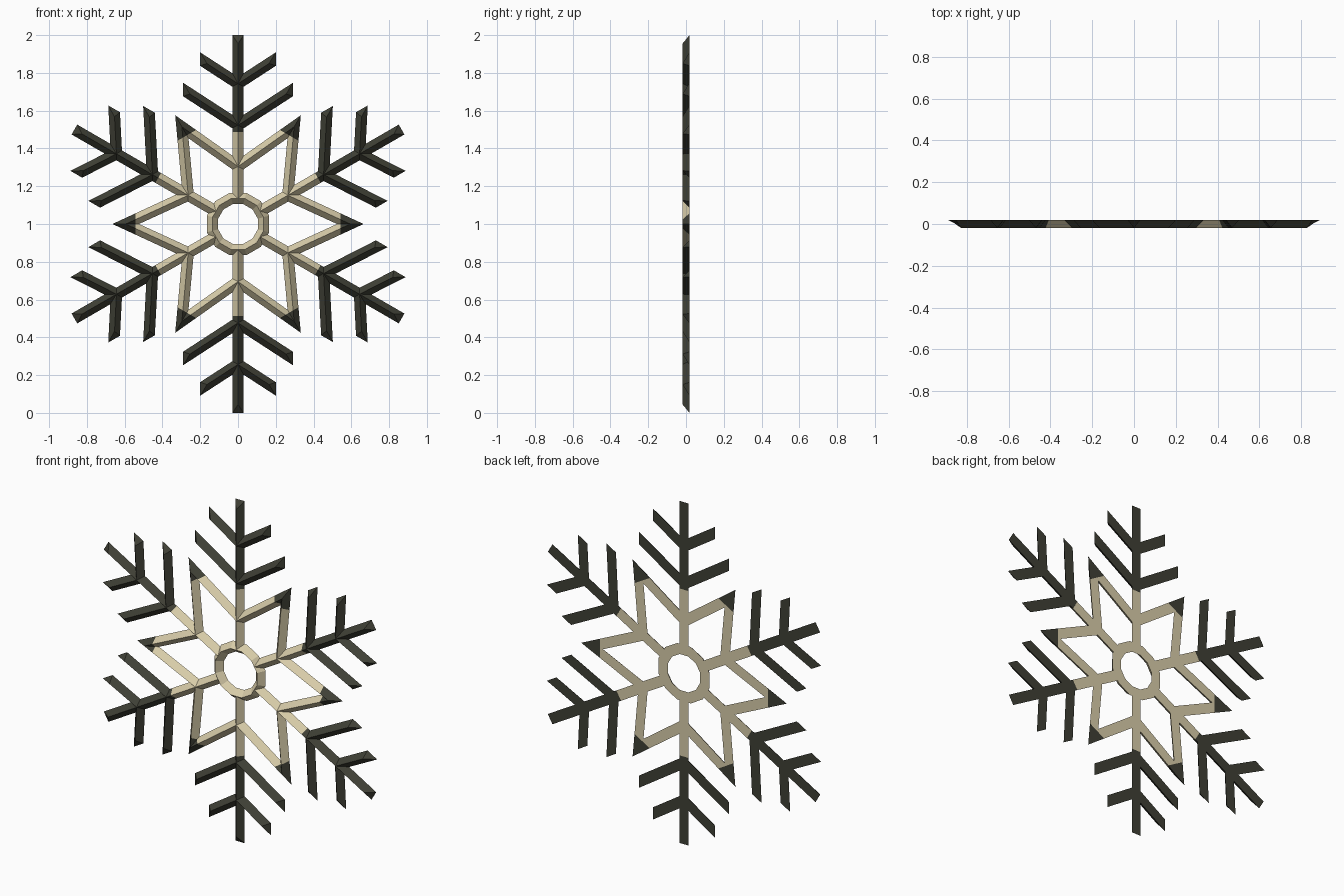
import bpy, bmesh, math
from mathutils import Vector

if "Cube" in bpy.data.objects:
    bpy.data.objects.remove(bpy.data.objects["Cube"])

H = 0.03            # half width of every bar
BACK, FRONT = 0.0185, -0.0185
SLOPE = 0.65        # rise of the side twigs
SPLIT = 0.488       # where arms change colour


def material(name, rgb):
    m = bpy.data.materials.new(name)
    m.diffuse_color = (*rgb, 1)
    m.use_nodes = True
    m.node_tree.nodes["Principled BSDF"].inputs["Base Color"].default_value = m.diffuse_color
    return m


cream = material("cream", (0.69, 0.61, 0.40))
dark = material("dark olive", (0.050, 0.051, 0.036))


def place(u, r, y, turn):
    """Arm space (u sideways, r outward along the arm) to the world."""
    a = math.radians(60 * turn)
    return Vector((u * math.cos(a) + r * math.sin(a), y,
                   1 + r * math.cos(a) - u * math.sin(a)))


def bar(bm, base, ridge, turn):
    """Roof-shaped bar: four base corners on the flat back, two ridge points in front."""
    a, b, c, d = [bm.verts.new(place(u, r, BACK, turn)) for u, r in base]
    s, e = [bm.verts.new(place(u, r, FRONT, turn)) for u, r in ridge]
    for f in ((a, b, c, d), (a, d, e, s), (b, s, e, c), (a, s, b), (d, c, e)):
        bm.faces.new(f)


def band(bm, outer, ridge, inner):
    """Closed ridged loop from three outlines (x, z about the centre)."""
    rows = [[bm.verts.new((x, y, 1 + z)) for x, z in loop]
            for loop, y in ((outer, BACK), (ridge, FRONT), (inner, BACK))]
    n = len(outer)
    for k in range(3):
        p, q = rows[k], rows[(k + 1) % 3]
        for i in range(n):
            j = (i + 1) % n
            bm.faces.new((p[i], p[j], q[j], q[i]))


def finish(bm, name, mats):
    bmesh.ops.recalc_face_normals(bm, faces=bm.faces[:])
    me = bpy.data.meshes.new(name)
    bm.to_mesh(me)
    bm.free()
    for m in mats:
        me.materials.append(m)
    bpy.context.collection.objects.link(bpy.data.objects.new(name, me))


def outline(radii, n, offset=0.0):
    return [(radii[i % len(radii)] * math.cos(math.tau * i / n + offset),
             radii[i % len(radii)] * math.sin(math.tau * i / n + offset))
            for i in range(n)]


# centre ring, twelve sides with flats facing the arms
bm = bmesh.new()
k = 1 / math.cos(math.pi / 12)
band(bm, *[outline([r * k], 12, math.pi / 12) for r in (0.165, 0.135, 0.105)])
finish(bm, "centre_ring", [cream])

# six-pointed star, tips cut off as dark faces
bm = bmesh.new()
band(bm, *[outline(p, 12) for p in ((0.665, 0.341), (0.5945, 0.3045), (0.524, 0.268))])
tips = [Vector((math.cos(i * math.pi / 3), 0, math.sin(i * math.pi / 3))) for i in range(6)]
centre, cut = Vector((0, 0, 1)), 0.542
for t in tips:
    bmesh.ops.bisect_plane(bm, geom=bm.verts[:] + bm.edges[:] + bm.faces[:],
                           plane_co=centre + t * cut, plane_no=t)
for f in bm.faces:
    p = f.calc_center_median() - centre
    f.material_index = int(max(p.dot(t) for t in tips) > cut)
finish(bm, "star", [cream, dark])

# inner arms
bm = bmesh.new()
for turn in range(6):
    bar(bm, [(-H, 0.138), (H, 0.138), (H, SPLIT), (-H, SPLIT)],
        [(0, 0.138), (0, SPLIT)], turn)
finish(bm, "inner_arms", [cream])

# outer arms with two pairs of twigs
bm = bmesh.new()
v = H * math.sqrt(1 + SLOPE ** 2)
for turn in range(6):
    bar(bm, [(-H, SPLIT), (H, SPLIT), (H, 1), (-H, 1)],
        [(0, SPLIT), (0, 0.955)], turn)
    for root, reach in ((0.523, 0.29), (0.743, 0.20)):
        for s in (-1, 1):
            end, top = root + SLOPE * reach, reach - 0.035
            bar(bm, [(0, root - v), (0, root + v), (s * reach, end + v), (s * reach, end - v)],
                [(0, root), (s * top, root + SLOPE * top)], turn)
finish(bm, "outer_arms", [dark])
